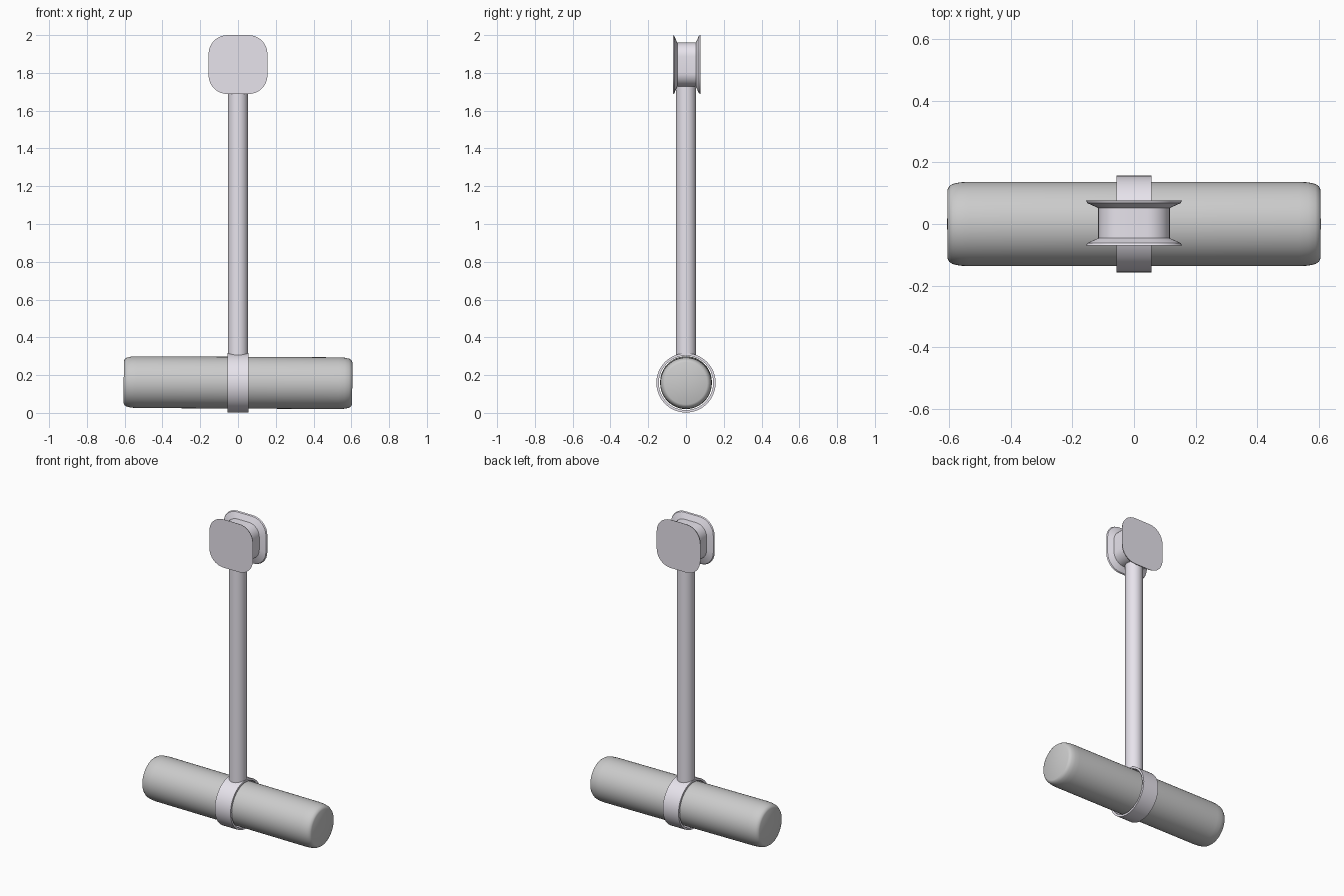
import bpy, bmesh, math
from mathutils import Matrix

if "Cube" in bpy.data.objects:
    bpy.data.objects.remove(bpy.data.objects["Cube"])


def material(name, rgb):
    m = bpy.data.materials.new(name)
    m.diffuse_color = (*rgb, 1)
    m.use_nodes = True
    m.node_tree.nodes["Principled BSDF"].inputs["Base Color"].default_value = m.diffuse_color
    return m


PALE = material("pale_metal", (0.80, 0.77, 0.84))
GREY = material("grey_metal", (0.58, 0.58, 0.58))


def circle(r, n=48):
    return [(r * math.cos(2 * math.pi * i / n), r * math.sin(2 * math.pi * i / n)) for i in range(n)]


def rounded_square(half, n=8):
    r = half * 0.64
    pts = []
    for q, (sx, sy) in enumerate([(1, 1), (-1, 1), (-1, -1), (1, -1)]):
        for i in range(n + 1):
            a = math.pi / 2 * (q + i / n)
            pts.append((sx * (half - r) + r * math.cos(a), sy * (half - r) + r * math.sin(a)))
    return pts


def loft(name, sections, matrix, mat, closed=False, angle=30):
    """Skin (height, outline) sections along local z; capped, or closed into a tube."""
    bm = bmesh.new()
    rings = [[bm.verts.new((x, y, h)) for x, y in pts] for h, pts in sections]
    pairs = list(zip(rings, rings[1:]))
    if closed:
        pairs.append((rings[-1], rings[0]))
    else:
        bm.faces.new(rings[0])
        bm.faces.new(rings[-1])
    for a, b in pairs:
        for i in range(len(a)):
            j = (i + 1) % len(a)
            bm.faces.new((a[i], a[j], b[j], b[i]))
    bmesh.ops.recalc_face_normals(bm, faces=bm.faces)
    me = bpy.data.meshes.new(name)
    bm.to_mesh(me)
    bm.free()
    ob = bpy.data.objects.new(name, me)
    ob.matrix_world = matrix
    me.materials.append(mat)
    bpy.context.collection.objects.link(ob)
    bpy.ops.object.select_all(action='DESELECT')
    bpy.context.view_layer.objects.active = ob
    ob.select_set(True)
    bpy.ops.object.shade_smooth_by_angle(angle=math.radians(angle))
    return ob


def along_x(z, tilt=0):
    return Matrix.Translation((0, 0, z)) @ Matrix.Rotation(math.radians(90 + tilt), 4, 'Y')


# Hammer head: long cylinder with softened ends, very slightly tilted
half_profile = [(0.535, 0.137), (0.565, 0.135), (0.588, 0.130), (0.600, 0.122), (0.605, 0.112)]
profile = [(-h, r) for h, r in reversed(half_profile)] + half_profile
loft("hammer_head", [(h, circle(r)) for h, r in profile], along_x(0.160, 0.3), GREY, angle=40)

# Open collar around the head
collar = [(-0.056, 0.157), (0.056, 0.157), (0.056, 0.144), (-0.056, 0.144)]
loft("collar", [(h, circle(r)) for h, r in collar], along_x(0.159), PALE, closed=True)

# Handle rod from the collar up to the pommel
loft("handle", [(0.305, circle(0.054, 32)), (1.75, circle(0.053, 32))],
     Matrix.Identity(4), PALE)

# Spool-shaped pommel: two flared plates joined by a narrower core
spool = [(-0.070, 0.156), (-0.062, 0.152), (-0.046, 0.116),
         (0.052, 0.116), (0.068, 0.152), (0.077, 0.156)]
loft("pommel", [(-y, rounded_square(s)) for y, s in spool],
     Matrix.Translation((0, 0, 1.844)) @ Matrix.Rotation(math.pi / 2, 4, 'X'), PALE)
